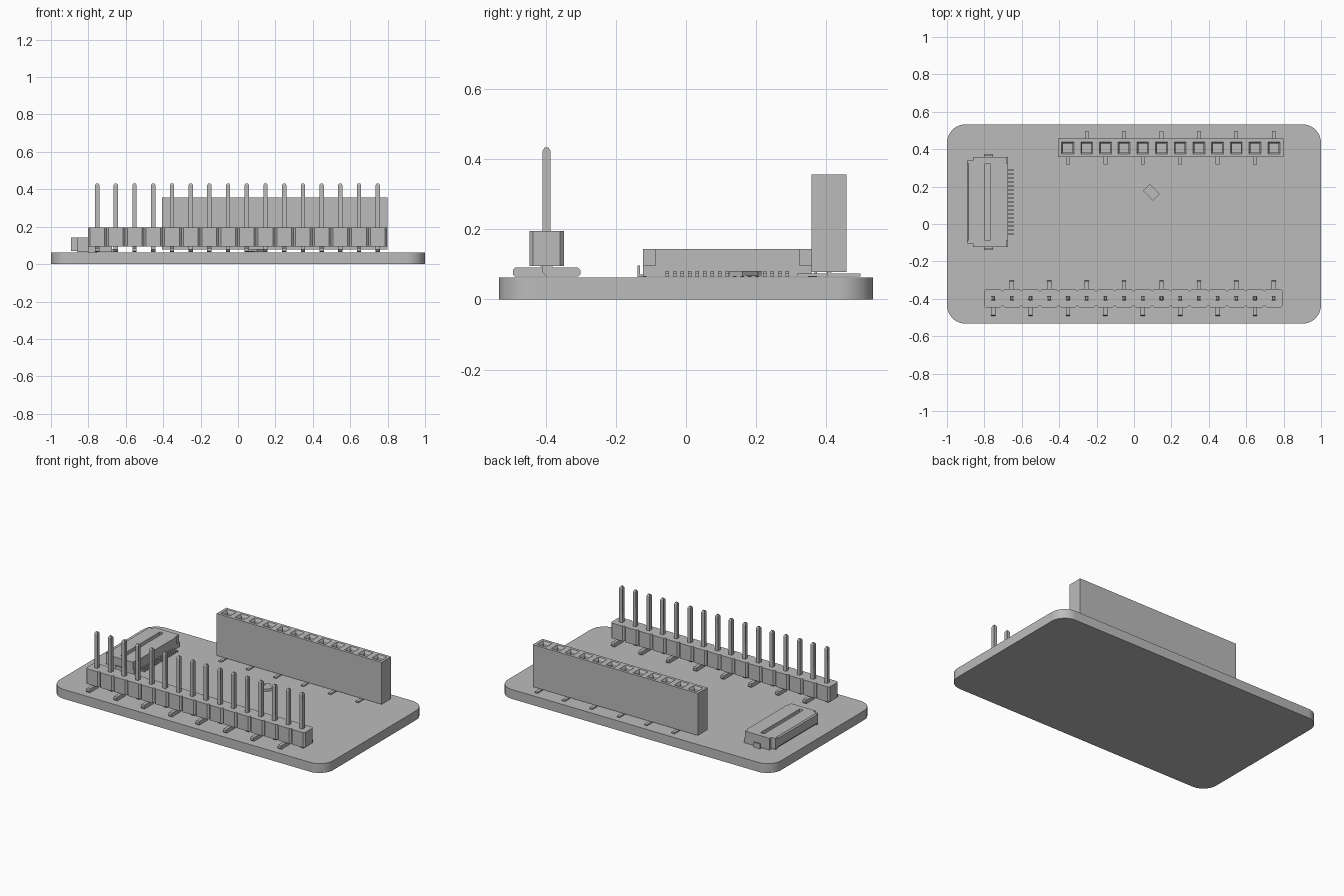
import bpy, bmesh, math
from mathutils import Matrix, Vector

if "Cube" in bpy.data.objects:
    bpy.data.objects.remove(bpy.data.objects["Cube"])

grey = bpy.data.materials.new("plain_grey")
grey.diffuse_color = (0.5, 0.5, 0.5, 1)
grey.use_nodes = True
grey.node_tree.nodes["Principled BSDF"].inputs["Base Color"].default_value = grey.diffuse_color


def finish(name, bm, smooth=False):
    bmesh.ops.recalc_face_normals(bm, faces=bm.faces[:])
    me = bpy.data.meshes.new(name)
    bm.to_mesh(me)
    bm.free()
    me.materials.append(grey)
    ob = bpy.data.objects.new(name, me)
    bpy.context.collection.objects.link(ob)
    if smooth:
        bpy.context.view_layer.objects.active = ob
        ob.select_set(True)
        bpy.ops.object.shade_smooth_by_angle(angle=math.radians(30))
        ob.select_set(False)
    return ob


def add_box(bm, x0, x1, y0, y1, z0, z1):
    size = Matrix.Diagonal((x1 - x0, y1 - y0, z1 - z0, 1))
    mid = Matrix.Translation(((x0 + x1) / 2, (y0 + y1) / 2, (z0 + z1) / 2))
    return bmesh.ops.create_cube(bm, size=1, matrix=mid @ size)["verts"]


def add_prism(bm, points, direction):
    """Extrude a closed 3D outline; returns all its vertices."""
    base = [bm.verts.new(p) for p in points]
    face = bm.faces.new(base)
    new = bmesh.ops.extrude_face_region(bm, geom=[face], use_keep_orig=True)
    top = [v for v in new["geom"] if isinstance(v, bmesh.types.BMVert)]
    bmesh.ops.translate(bm, verts=top, vec=direction)
    return base + top


# Board: rounded rectangle
bm = bmesh.new()
R, outline = 0.1, []
for i, (sx, sy) in enumerate([(1, 1), (-1, 1), (-1, -1), (1, -1)]):
    for k in range(11):
        a = math.radians(90 * i + 9 * k)
        outline.append((sx * (1 - R) + R * math.cos(a),
                        sy * (0.533 - R) + R * math.sin(a), 0))
add_prism(bm, outline, (0, 0, 0.062))
finish("board", bm, True)

# Pin header housing: a row of chamfered blocks
PY, C = -0.397, 0.011
bm = bmesh.new()
for i in range(16):
    x = -0.753 + 0.1 * i
    a, b = 0.05, 0.05 - C
    ring = [(a, b), (b, a), (-b, a), (-a, b), (-a, -b), (-b, -a), (b, -a), (a, -b)]
    add_prism(bm, [(x + u, PY + v * 0.98, 0.095) for u, v in ring], (0, 0, 0.1))
finish("pin_header_housing", bm)

# Header pins: bent feet alternate front and back
bm = bmesh.new()
h = 0.0115
pin = [(-h, .422), (-h * .5, .432), (h * .5, .432), (h, .422), (h, .10), (.02, .09),
       (.09, .09), (.096, .084), (.096, .071), (.09, .065), (0, .065), (-h, .077)]
for i in range(16):
    x, s = -0.753 + 0.1 * i, (-1 if i % 2 == 0 else 1)
    verts = add_prism(bm, [(x - h, PY + s * y, z) for y, z in pin], (2 * h, 0, 0))
    for v in verts:
        if v.co.z > 0.43:
            v.co.x = x + (v.co.x - x) * 0.5
finish("header_pins", bm)

# Socket strip: long block with a tapered square well in every cell
SY = 0.407
bm = bmesh.new()
add_box(bm, -0.406, 0.8, SY - 0.05, SY + 0.05, 0.078, 0.356)
for i in range(1, 12):
    bmesh.ops.bisect_plane(bm, geom=bm.verts[:] + bm.edges[:] + bm.faces[:],
                           plane_co=(-0.403 + 0.1 * i, 0, 0), plane_no=(1, 0, 0))
bm.normal_update()
cells = [f for f in bm.faces if f.normal.z > 0.9]
bmesh.ops.inset_individual(bm, faces=cells, thickness=0.026)
bmesh.ops.inset_individual(bm, faces=cells, thickness=0.011, depth=-0.015)
wells = bmesh.ops.extrude_discrete_faces(bm, faces=cells)["faces"]
for f in wells:
    bmesh.ops.translate(bm, verts=f.verts[:], vec=(0, 0, -0.15))
finish("socket_strip", bm)

# Socket feet: thin bent strips
bm = bmesh.new()
foot = [(-.005, .1), (.005, .1), (.005, .078), (.01, .073), (.09, .073),
        (.09, .065), (0, .065), (-.005, .07)]
for i in range(12):
    x, s = -0.353 + 0.1 * i, (-1 if i % 2 == 0 else 1)
    add_prism(bm, [(x - .01, SY + s * y, z) for y, z in foot], (.02, 0, 0))
finish("socket_feet", bm)

# Ribbon connector body: base, rear wall, end blocks
CY = 0.1175
bm = bmesh.new()
add_box(bm, -0.86, -0.675, CY - 0.205, CY + 0.205, 0.065, 0.115)
add_box(bm, -0.77, -0.675, CY - 0.205, CY + 0.205, 0.115, 0.143)
for s in (-1, 1):
    y0, y1 = sorted((CY + s * 0.205, CY + s * 0.24))
    add_box(bm, -0.86, -0.675, y0, y1, 0.065, 0.096)
    add_box(bm, -0.86, -0.74, y0, y1, 0.096, 0.143)
    add_box(bm, -0.74, -0.682, y0, y1, 0.096, 0.143)
finish("ribbon_connector_body", bm)

# Connector latch: rounded bar in front of the slot
bm = bmesh.new()
latch = [(-.797, .07), (-.885, .07), (-.893, .08), (-.893, .135), (-.885, .143), (-.797, .143)]
add_prism(bm, [(x, CY - 0.205, z) for x, z in latch], (0, 0.41, 0))
for s in (-1, 1):
    y0, y1 = sorted((CY + s * 0.205, CY + s * 0.222))
    add_box(bm, -0.893, -0.86, y0, y1, 0.07, 0.143)
finish("connector_latch", bm)

# Connector solder tabs: small L brackets at both ends
bm = bmesh.new()
for s in (-1, 1):
    tab = [(.23, .063), (.256, .063), (.256, .096), (.249, .096), (.249, .071), (.23, .071)]
    add_prism(bm, [(-0.802, CY + s * y, z) for y, z in tab], (0.047, 0, 0))
finish("connector_tabs", bm)

# Connector contacts
bm = bmesh.new()
for i in range(17):
    y = -0.053 + 0.0213 * i
    add_box(bm, -0.68, -0.643, y - 0.005, y + 0.005, 0.064, 0.073)
    add_box(bm, -0.68, -0.664, y - 0.005, y + 0.005, 0.073, 0.08)
finish("connector_contacts", bm)

# Small chip part: body with two end caps, turned 45 degrees
bm = bmesh.new()
add_box(bm, -0.026, 0.026, -0.025, 0.025, 0.067, 0.08)
for s in (-1, 1):
    x0, x1 = sorted((s * 0.024, s * 0.038))
    add_box(bm, x0, x1, -0.026, 0.026, 0.065, 0.081)
bmesh.ops.transform(bm, verts=bm.verts[:],
                    matrix=Matrix.Translation((0.093, 0.169, 0)) @ Matrix.Rotation(math.radians(-45), 4, 'Z'))
finish("chip_part", bm)
